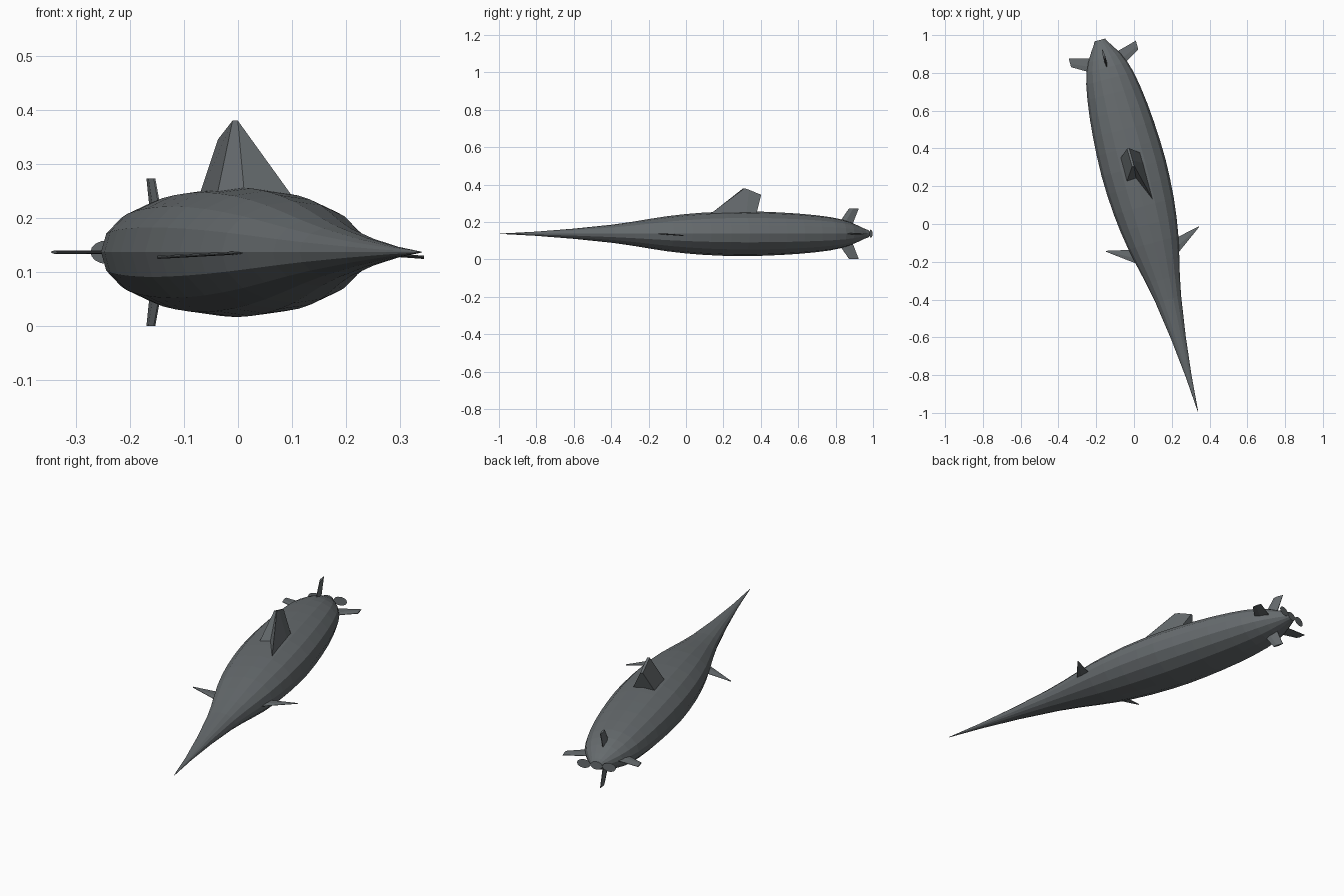
import bpy, math
from mathutils import Matrix

if "Cube" in bpy.data.objects:
    bpy.data.objects.remove(bpy.data.objects["Cube"])

# The vessel is modelled along local y, then turned slightly about z
PLACE = Matrix.Translation((0.077, -0.0025, 0.137)) @ Matrix.Rotation(math.radians(14.8), 4, 'Z')

dark = bpy.data.materials.new("dark_grey")
dark.diffuse_color = (.135, .15, .158, 1)
dark.use_nodes = True
dark.node_tree.nodes["Principled BSDF"].inputs["Base Color"].default_value = dark.diffuse_color


def make(name, verts, faces):
    me = bpy.data.meshes.new(name)
    me.from_pydata(verts, [], faces)
    me.validate()
    me.materials.append(dark)
    ob = bpy.data.objects.new(name, me)
    bpy.context.collection.objects.link(ob)
    bpy.context.view_layer.objects.active = ob
    bpy.ops.object.mode_set(mode='EDIT')
    bpy.ops.mesh.select_all(action='SELECT')
    bpy.ops.mesh.normals_make_consistent(inside=False)
    bpy.ops.object.mode_set(mode='OBJECT')
    ob.matrix_world = PLACE
    return ob


def loft(name, rings):
    n = len(rings[0])
    verts = [v for r in rings for v in r]
    faces = [(k * n + i, k * n + (i + 1) % n, (k + 1) * n + (i + 1) % n, (k + 1) * n + i)
             for k in range(len(rings) - 1) for i in range(n)]
    faces += [tuple(range(n))[::-1], tuple(range(len(verts) - n, len(verts)))]
    return make(name, verts, faces)


# Hull: elliptical sections, (position, half height)
profile = [(-1.025, .0008), (-.83, .011), (-.62, .027), (-.41, .048), (-.3, .063), (-.2, .079),
           (-.1, .094), (0, .105), (.1, .113), (.21, .118), (.31, .12), (.42, .118), (.52, .114),
           (.62, .108), (.72, .099), (.8, .089), (.86, .077), (.91, .062), (.96, .041),
           (.99, .027), (1.01, .02)]
N = 16
loft("hull", [[(1.46 * r * math.cos(2 * math.pi * i / N), y, r * math.sin(2 * math.pi * i / N))
               for i in range(N)] for y, r in profile])

# Sail: tapering faceted tower, lower ring sunk in the hull
base = [(-.056, .245), (-.002, .245), (.057, .115), (.059, .32), (.058, .375), (-.056, .375)]
top = [(-.006, .318, .243), (.004, .318, .243), (.005, .325, .243),
       (.005, .35, .235), (.004, .417, .208), (-.008, .417, .208)]
loft("sail", [[(x, y, .1) for x, y in base], [(x, y, z) for x, y, z in top]])


# Fins: flat tapering blades given root and tip chords
def fin(name, root, tip, angle, thick, lift=0):
    rings = []
    for d, y0, y1 in (root, tip):
        ring = []
        for y, t in ((y0, .25), (y0 * .6 + y1 * .4, 1), (y1, .25)):
            ring.append((d, y, t * thick / 2))
        rings.append(ring + [(x, y, -z) for x, y, z in reversed(ring)])
    ob = loft(name, rings)
    ob.data.transform(Matrix.Translation((0, 0, lift)) @ Matrix.Rotation(angle, 4, 'Y'))
    return ob


for side, a, s in (("right", 0, 1), ("left", math.pi, -1)):
    fin(side + "_bow_plane", (.08, -.210, -.116), (.255, -.082, -.077),
        a + s * math.radians(3.5), .006, .006)
    fin(side + "_stern_plane", (.05, .832, .922), (.184, .910, .958), a, .007)
    # Propeller blades: flat oval discs across the stern
    ring = [(s * .062 + .033 * math.cos(k * math.pi / 8), 1.009, .022 * math.sin(k * math.pi / 8))
            for k in range(16)]
    make(side + "_propeller_blade", ring, [tuple(range(16))])

for name, a in (("upper_rudder", -math.pi / 2), ("lower_rudder", math.pi / 2)):
    fin(name, (.03, .83, .915), (.136, .905, .958), a, .012)
